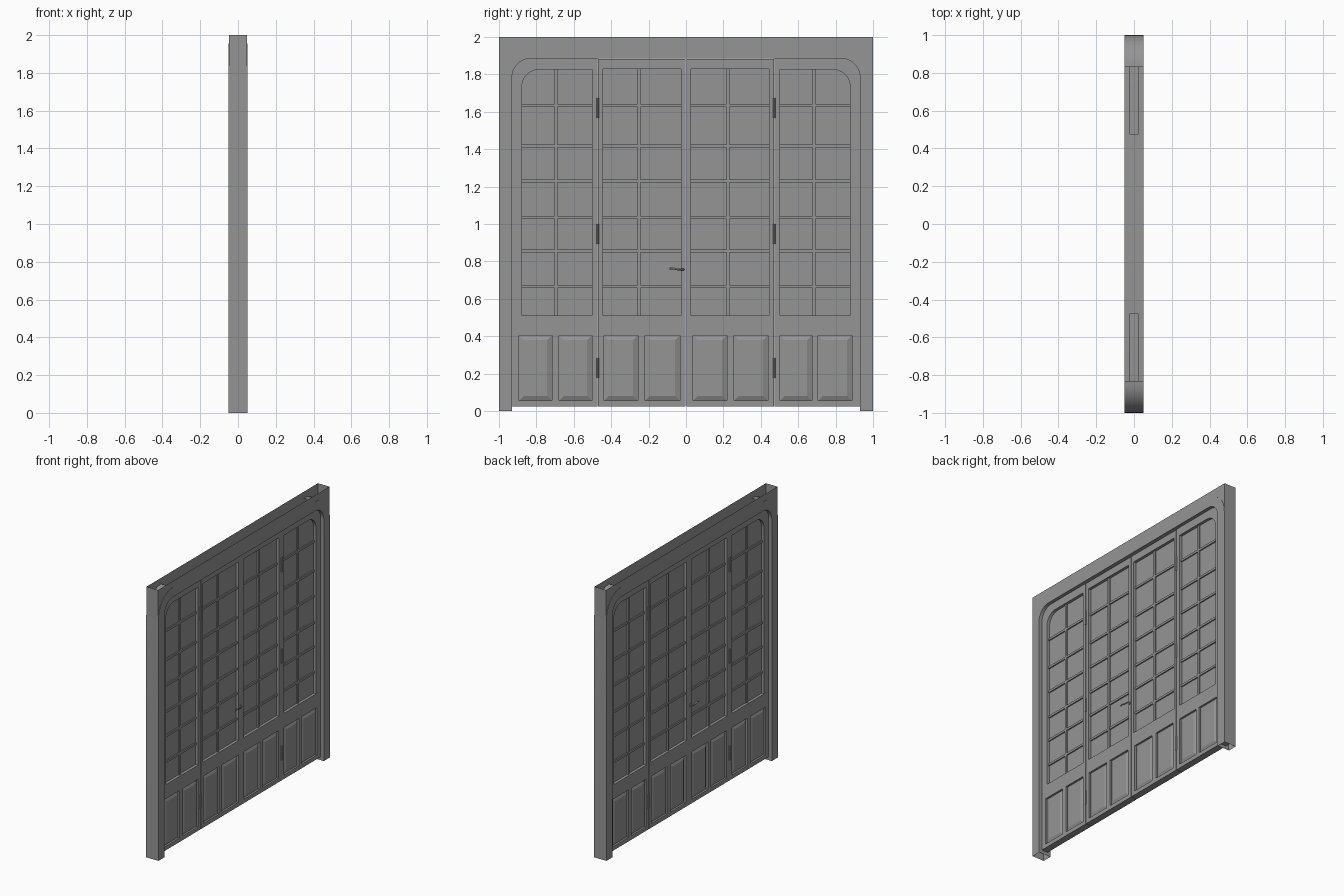
import bpy, bmesh, math
from mathutils import Matrix, Vector

if "Cube" in bpy.data.objects:
    bpy.data.objects.remove(bpy.data.objects["Cube"])

grey = bpy.data.materials.new("grey_paint")
grey.diffuse_color = (0.3, 0.3, 0.3, 1)
grey.use_nodes = True
grey.node_tree.nodes["Principled BSDF"].inputs["Base Color"].default_value = grey.diffuse_color

LEAF = 0.025      # half thickness of the door leaves
ARC = 10          # segments per rounded corner (even)


def add_mesh(name, bm, smooth=False):
    bmesh.ops.recalc_face_normals(bm, faces=bm.faces)
    me = bpy.data.meshes.new(name)
    bm.to_mesh(me)
    bm.free()
    me.materials.append(grey)
    ob = bpy.data.objects.new(name, me)
    bpy.context.collection.objects.link(ob)
    if smooth:
        bpy.context.view_layer.objects.active = ob
        ob.select_set(True)
        bpy.ops.object.shade_smooth_by_angle(angle=math.radians(35))
        ob.select_set(False)
    return ob


def arch(y0, y1, z0, z1, rl=0.0, rr=0.0):
    """Open path up the left side, over the top and down the right side."""
    pts = [(y0, z0)]
    for cy, r, start in ((y0 + rl, rl, math.pi), (y1 - rr, rr, math.pi / 2)):
        steps = ARC if r else 0
        for i in range(steps + 1):
            a = start - (math.pi / 2) * i / max(steps, 1)
            pts.append((cy + r * math.cos(a), z1 - r + r * math.sin(a)) if r else (cy, z1))
    pts.append((y1, z0))
    return pts


def box(name, x0, x1, y0, y1, z0, z1):
    bm = bmesh.new()
    m = Matrix.Translation(((x0 + x1) / 2, (y0 + y1) / 2, (z0 + z1) / 2)) @ \
        Matrix.Diagonal((x1 - x0, y1 - y0, z1 - z0, 1))
    bmesh.ops.create_cube(bm, size=1, matrix=m)
    return add_mesh(name, bm)


def slab(name, outlines, half):
    """Flat plate in the YZ plane: first outline is the edge, the rest are holes."""
    cu = bpy.data.curves.new(name, 'CURVE')
    cu.dimensions, cu.fill_mode, cu.extrude = '2D', 'BOTH', half
    for pts in outlines:
        sp = cu.splines.new('POLY')
        sp.points.add(len(pts) - 1)
        for p, (y, z) in zip(sp.points, pts):
            p.co = (y, z, 0, 1)
        sp.use_cyclic_u = True
    tmp = bpy.data.objects.new(name, cu)
    bpy.context.collection.objects.link(tmp)
    dg = bpy.context.evaluated_depsgraph_get()
    me = bpy.data.meshes.new_from_object(tmp.evaluated_get(dg))
    bm = bmesh.new()
    bm.from_mesh(me)
    bpy.data.objects.remove(tmp)
    bpy.data.meshes.remove(me)
    bmesh.ops.remove_doubles(bm, verts=bm.verts, dist=1e-5)
    bm.transform(Matrix.Rotation(math.pi / 2, 4, 'Z') @ Matrix.Rotation(math.pi / 2, 4, 'X'))
    return add_mesh(name, bm, True)


def band(name, inner, outer, half, outer_top=True):
    """Hollow arched frame: two faces, a soffit and an outer edge, open at the ends."""
    bm = bmesh.new()
    rows = [[bm.verts.new((x, y, z)) for y, z in path]
            for path, x in ((inner, -half), (inner, half), (outer, half), (outer, -half))]
    for k in range(4):
        a, b = rows[k], rows[(k + 1) % 4]
        for i in range(len(a) - 1):
            flat = abs(outer[i][1] - outer[i + 1][1]) < 1e-6
            if k == 2 and flat and not outer_top:
                continue
            bm.faces.new((a[i], a[i + 1], b[i + 1], b[i]))
    return add_mesh(name, bm, True)


# outer frame: square wall around the arch, with no top cover
soffit = arch(-0.93, 0.93, 0, 1.885, 0.1, 0.1)
h = ARC // 2
left = [(-1, 0)] + [(-1, 1.785 + 0.215 * i / h) for i in range(h + 1)]
left += [(-1 + 0.17 * i / h, 2) for i in range(1, h + 1)]
square = left + [(-y, z) for y, z in reversed(left)]
band("outer_frame", soffit, square, 0.047, outer_top=False)

# slightly proud arched casing, front and back skins with a thin edge
casing_edge = arch(-1, 1, 0, 1.955, 0.17, 0.17)
band("arched_casing", soffit, casing_edge, 0.05, outer_top=False)


def raised_panel(name, y0, y1, z0, z1, slope=0.026):
    bm = bmesh.new()
    rings = []
    for x, d in ((-0.022, slope), (-0.011, 0), (0.011, 0), (0.022, slope)):
        rings.append([bm.verts.new((x, y, z)) for y, z in
                      ((y0 + d, z0 + d), (y1 - d, z0 + d), (y1 - d, z1 - d), (y0 + d, z1 - d))])
    for a, b in zip(rings, rings[1:]):
        for i in range(4):
            j = (i + 1) % 4
            bm.faces.new((a[i], a[j], b[j], b[i]))
    bm.faces.new(rings[0])
    bm.faces.new(rings[-1])
    return add_mesh(name, bm)


# leaves: name, edges, glazed opening, top corner radii (left, right), upright bar, panels
leaves = [
    ("left_sidelight", (-0.965, -0.474), (-0.877, -0.503), (1, 0), -0.695,
     ((-0.893, -0.717), (-0.68, -0.503))),
    ("left_door", (-0.470, -0.002), (-0.444, -0.027), (0, 0), -0.25,
     ((-0.438, -0.257), (-0.22, -0.032))),
    ("right_door", (0.002, 0.470), (0.027, 0.444), (0, 0), 0.225,
     ((0.037, 0.219), (0.257, 0.438))),
    ("right_sidelight", (0.474, 0.965), (0.503, 0.877), (0, 1), 0.685,
     ((0.503, 0.674), (0.706, 0.888))),
]
bar_heights = (0.666, 0.856, 1.035, 1.23, 1.417, 1.634)
bar = 0.008

for name, edge, glass, (rl, rr), upright, panels in leaves:
    side = rl or rr
    z_top = 1.825 if side else 1.83
    outline = arch(*edge, 0.025, 1.90 if side else 1.882, 0.13 * rl, 0.13 * rr)
    opening = arch(*glass, 0.51, z_top, 0.09 * rl, 0.09 * rr)
    holes = [arch(y0, y1, 0.055, 0.405) for y0, y1 in panels]
    slab(name + "_leaf", [outline, opening] + holes, LEAF)
    slab(name + "_glass", [opening], 0.004)
    # glazing bars
    box(name + "_upright_bar", -0.014, 0.014, upright - bar, upright + bar, 0.51, z_top)
    for z in bar_heights:
        box(name + "_cross_bar", -0.013, 0.013, glass[0], glass[1], z - bar, z + bar)
    # raised lower panels
    for y0, y1 in panels:
        raised_panel(name + "_panel", y0, y1, 0.055, 0.405)

# hinge barrels in the seams on both faces
for y in (-0.472, 0.472):
    for z in (0.23, 0.947, 1.62):
        for x in (-0.025, 0.025):
            bm = bmesh.new()
            bmesh.ops.create_cone(bm, cap_ends=True, segments=10, radius1=0.006, radius2=0.006,
                                  depth=0.107, matrix=Matrix.Translation((x, y, z)))
            add_mesh("hinge", bm, True)

# lever handles on both faces of the left door
for s in (-1, 1):
    cu = bpy.data.curves.new("lever_handle", 'CURVE')
    cu.dimensions, cu.bevel_depth, cu.bevel_resolution = '3D', 0.005, 2
    cu.use_fill_caps = True
    path = [(0.02, -0.013, 0.757), (0.038, -0.013, 0.757), (0.043, -0.02, 0.757),
            (0.043, -0.045, 0.757), (0.043, -0.068, 0.763), (0.042, -0.088, 0.762)]
    sp = cu.splines.new('POLY')
    sp.points.add(len(path) - 1)
    for p, (x, y, z) in zip(sp.points, path):
        p.co = (s * x, y, z, 1)
    cu.materials.append(grey)
    bpy.context.collection.objects.link(bpy.data.objects.new("lever_handle", cu))
    bm = bmesh.new()
    bmesh.ops.create_cone(bm, cap_ends=True, segments=12, radius1=0.01, radius2=0.01, depth=0.006,
                          matrix=Matrix.Translation((s * 0.027, -0.013, 0.757))
                          @ Matrix.Rotation(math.pi / 2, 4, 'Y'))
    add_mesh("handle_rose", bm, True)
